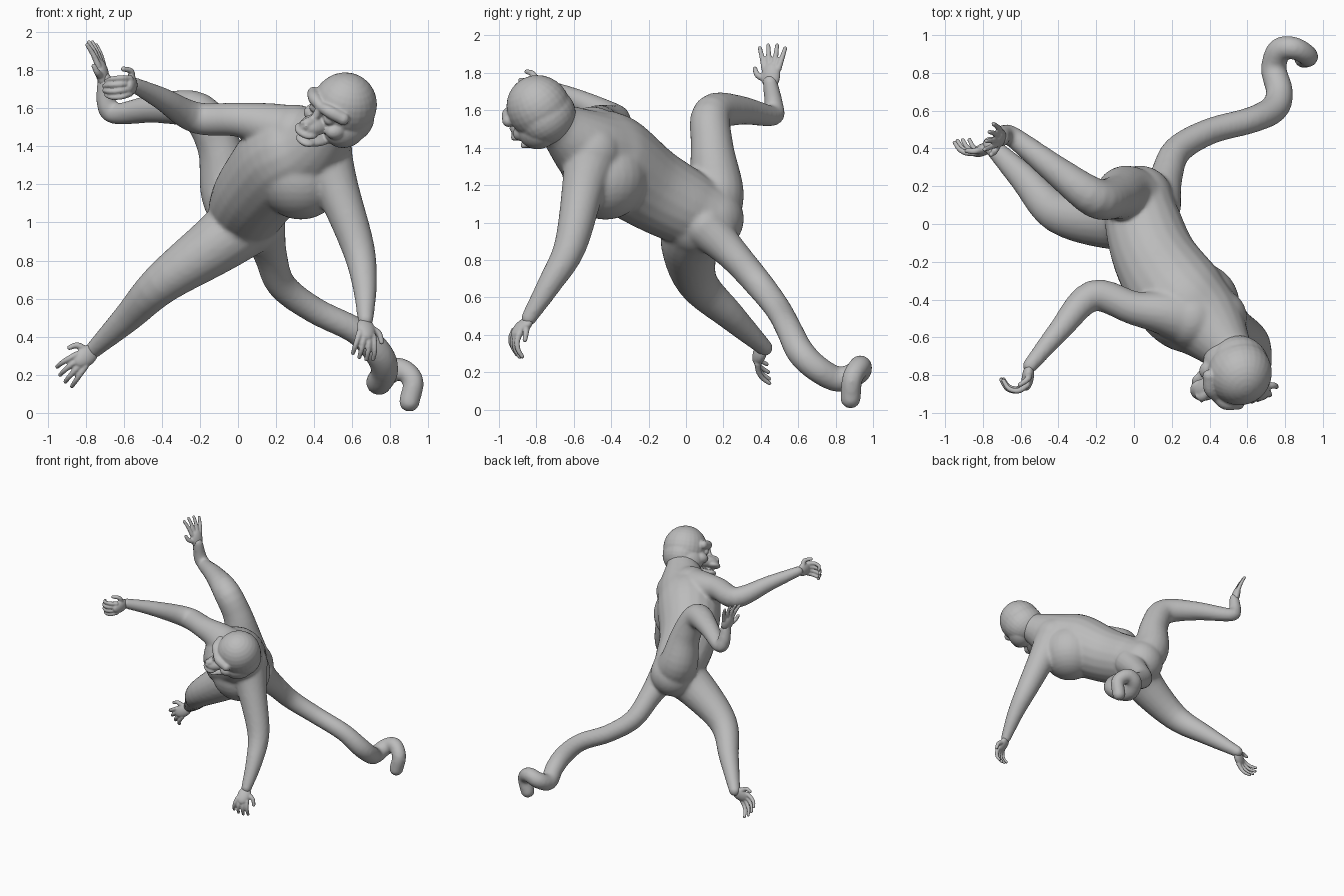
import bpy, bmesh, math
from mathutils import Vector, Matrix

cube = bpy.data.objects.get("Cube")
if cube:
    bpy.data.objects.remove(cube, do_unlink=True)

grey = bpy.data.materials.new("warm_grey")
grey.use_nodes = True
COLOR = (0.5, 0.5, 0.5, 1)
grey.diffuse_color = COLOR
grey.node_tree.nodes["Principled BSDF"].inputs["Base Color"].default_value = COLOR


def blob(bm, center, axes, radii):
    """Ellipsoid stretched along three given axes."""
    m = Matrix([Vector(a).normalized() * r for a, r in zip(axes, radii)]).transposed().to_4x4()
    if m.determinant() < 0:
        m = m @ Matrix.Scale(-1, 4, (1, 0, 0))
    bmesh.ops.create_uvsphere(bm, u_segments=28, v_segments=16, radius=1,
                              matrix=Matrix.Translation(center) @ m)


def ball(bm, center, r):
    blob(bm, center, ((1, 0, 0), (0, 1, 0), (0, 0, 1)), (r, r, r))


def spline(points, steps):
    """Catmull-Rom through (x, y, z, radius) points."""
    p = [Vector(q) for q in points]
    p = [p[0] * 2 - p[1]] + p + [p[-1] * 2 - p[-2]]
    out = []
    for a, b, c, d in zip(p, p[1:], p[2:], p[3:]):
        for i in range(steps):
            t = i / steps
            out.append(0.5 * (2 * b + (c - a) * t + (2 * a - 5 * b + 4 * c - d) * t * t
                              + (3 * b - a - 3 * c + d) * t ** 3))
    return out + [p[-2]]


def tube(bm, points, sides=20, steps=5):
    """Round-ended tapering limb."""
    path = spline(points, steps)
    pos = [q.to_3d() for q in path]
    tangent = (pos[1] - pos[0]).normalized()
    normal = tangent.orthogonal().normalized()
    rings = []
    for i, q in enumerate(path):
        tangent = (pos[min(i + 1, len(pos) - 1)] - pos[max(i - 1, 0)]).normalized()
        normal = (normal - tangent * normal.dot(tangent)).normalized()
        other = tangent.cross(normal)
        angles = [2 * math.pi * k / sides for k in range(sides)]
        rings.append([bm.verts.new(pos[i] + (normal * math.cos(a) + other * math.sin(a)) * q[3])
                      for a in angles])
    for a, b in zip(rings, rings[1:]):
        for k in range(sides):
            n = (k + 1) % sides
            bm.faces.new((a[k], a[n], b[n], b[k]))
    bm.faces.new(rings[0][::-1])
    bm.faces.new(rings[-1])
    for i in (0, -1):
        ball(bm, pos[i], path[i][3])


def finish(bm, name, voxel, smooth):
    """Fuse the overlapping pieces into one smooth skin."""
    me = bpy.data.meshes.new(name)
    bm.to_mesh(me)
    bm.free()
    me.materials.append(grey)
    ob = bpy.data.objects.new(name, me)
    bpy.context.collection.objects.link(ob)
    fuse = ob.modifiers.new("fuse", 'REMESH')
    fuse.mode = 'VOXEL'
    fuse.voxel_size = voxel
    fuse.use_smooth_shade = True
    relax = ob.modifiers.new("relax", 'SMOOTH')
    relax.factor = 0.5
    relax.iterations = smooth


# Torso, limbs and tail
body = bmesh.new()
torso = [(.51, -.68, 1.52, .125), (.39, -.53, 1.41, .205), (.26, -.41, 1.34, .25),
         (.12, -.2, 1.19, .225), (.05, 0, 1.08, .205), (.03, .13, 1.02, .18)]
right_arm = [(.3, -.5, 1.46, .16), (.16, -.47, 1.51, .12), (0, -.445, 1.54, .09),
             (-.22, -.38, 1.55, .083), (-.4, -.57, 1.65, .06), (-.55, -.75, 1.725, .04)]
left_arm = [(.44, -.5, 1.38, .16), (.52, -.55, 1.18, .115), (.63, -.62, .87, .087),
            (.665, -.73, .67, .065), (.67, -.84, .49, .042)]
raised_leg = [(.02, .12, 1.05, .17), (-.05, .16, 1.17, .15), (-.1, .14, 1.4, .115),
              (-.21, .14, 1.58, .105), (-.42, .29, 1.6, .078), (-.64, .46, 1.57, .055),
              (-.69, .47, 1.62, .052), (-.7, .45, 1.75, .04)]
lower_leg = [(.04, .06, 1.0, .18), (-.12, .02, .88, .155), (-.4, .06, .68, .11),
             (-.58, .24, .5, .078), (-.76, .42, .33, .045)]
tail = [(.13, .1, .98, .12), (.17, .25, .83, .088), (.23, .39, .67, .077), (.4, .49, .54, .07),
        (.62, .55, .43, .07), (.74, .61, .31, .075), (.77, .7, .22, .072), (.74, .82, .16, .068),
        (.77, .92, .2, .065), (.85, .93, .23, .06), (.92, .89, .17, .055), (.9, .88, .06, .055)]
for part in (torso, right_arm, left_arm, raised_leg, lower_leg, tail):
    tube(body, part)
ball(body, (.33, -.43, 1.245), .23)  # ribcage
finish(body, "body", .013, 7)


# Hands and feet: palm, four jointed fingers and a thumb
def hand(name, wrist, forward, side, bend, curl, length):
    w = Vector(wrist)
    d = Vector(forward).normalized()
    s = Vector(side)
    s = (s - d * s.dot(d)).normalized()
    b = Vector(bend)
    b = (b - d * b.dot(d)).normalized()
    bm = bmesh.new()
    blob(bm, w + d * .045, (d, s, d.cross(s)), (.075, .052, .032))
    for i in range(4):
        k = i - 1.5
        ray = (d + s * k * .19).normalized()
        size = length * (1 - .08 * abs(k))
        p = w + d * .085 + s * k * .026
        joints = [(*p, .018)]
        for j in range(1, 4):
            angle = curl * j
            p = p + (ray * math.cos(angle) + b * math.sin(angle)) * size / 3
            joints.append((*p, .0175 - .002 * j))
        tube(bm, joints, 10, 3)
    base = w + d * .03 - s * .03
    knuckle = base + (d * .4 - s) * .045
    tip = knuckle + (d * .8 - s * .4 + b * curl) * .045
    tube(bm, [(*base, .022), (*knuckle, .017), (*tip, .013)], 10, 3)
    finish(bm, name, .006, 2)


hand("right_hand", (-.555, -.765, 1.725), (-.15, -1, -.1), (0, .1, -1), (-1, 0, -.1), .8, .18)
hand("left_hand", (.67, -.845, .47), (.05, -.72, -.7), (-.75, -.4, .1), (-.2, .4, -.9), .45, .14)
hand("lower_foot", (-.765, .41, .325), (-.72, -.35, -.6), (.55, .1, -.7), (-.1, .9, -.2), .4, .16)
hand("raised_foot", (-.705, .45, 1.74), (-.2, .08, 1), (.35, 1, 0), (-.6, 0, .7), .1, .14)

# Head, modelled in its own forward / side / up frame
f = Vector((-.75, -.62, -.2)).normalized()
u = Vector((.21, -.5, .78))
u = (u - f * u.dot(f)).normalized()
s = u.cross(f)
frame = (f, s, u)
center = Vector((.545, -.79, 1.6))


def at(a, b, c):
    return center + f * a + s * b + u * c


head = bmesh.new()
blob(head, at(-.015, 0, .015), frame, (.172, .168, .175))  # cranium
blob(head, at(-.035, 0, -.045), frame, (.15, .165, .15))   # back of the skull
blob(head, at(.165, 0, -.065), frame, (.1, .066, .05))     # upper muzzle
blob(head, at(.22, 0, -.09), frame, (.06, .07, .028))      # upper lip
blob(head, at(.13, 0, -.155), frame, (.115, .066, .03))    # lower jaw
blob(head, at(.205, 0, -.152), frame, (.05, .058, .024))   # lower lip
blob(head, at(.21, 0, -.035), frame, (.05, .03, .025))     # nose
tube(head, [(*at(.16, 0, .035), .024), (*at(.19, 0, -.03), .02)], 12, 3)  # nose bridge
for side in (1, -1):
    tube(head, [(*at(.16, 0, .05), .026), (*at(.15, side * .065, .055), .034),
                (*at(.105, side * .125, .04), .034)], 12, 4)  # brow
    ball(head, at(.135, side * .062, 0), .03)                 # eye
    blob(head, at(.1, side * .09, -.06), frame, (.06, .05, .045))    # cheekbone
    blob(head, at(.01, side * .07, -.085), frame, (.12, .095, .1))   # jaw corner
    ball(head, at(.25, side * .018, -.045), .013)             # nostril
finish(head, "head", .007, 4)
